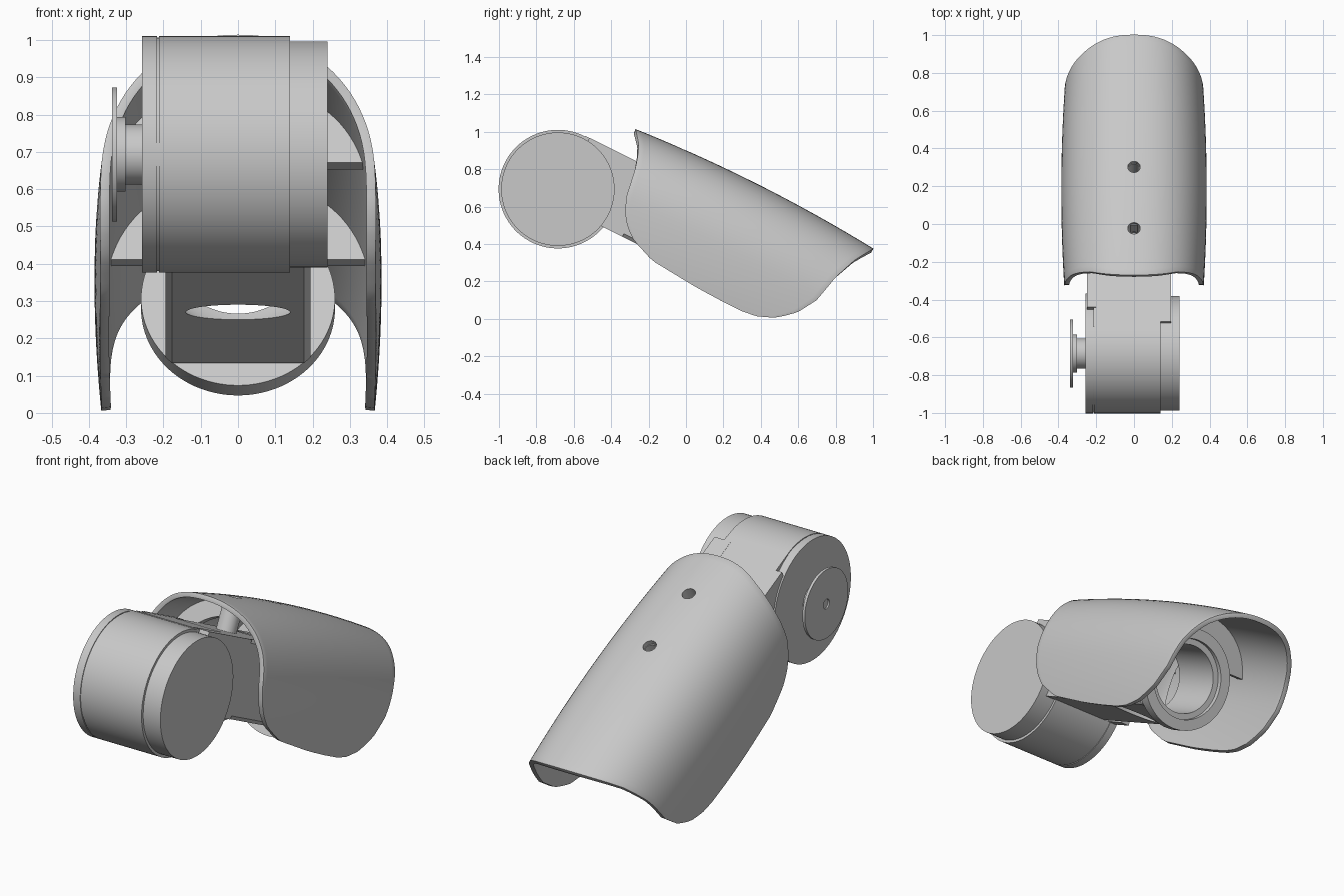
import bpy, bmesh, math
from mathutils import Matrix, Vector

cube = bpy.data.objects.get("Cube")
if cube:
    bpy.data.objects.remove(cube, do_unlink=True)

grey = bpy.data.materials.new("light_grey")
grey.use_nodes = True
grey.diffuse_color = (0.58, 0.58, 0.58, 1)
grey.node_tree.nodes["Principled BSDF"].inputs["Base Color"].default_value = (0.58, 0.58, 0.58, 1)

# Arm and visor share a frame that slopes down toward the back
TILT = Matrix.Rotation(-math.atan(0.5), 4, 'X')
LEVEL = Matrix.Identity(4)
AXIS_T = 0.4375          # height of the tube axis in the sloped frame


def finish(name, bm, frame=LEVEL):
    bmesh.ops.recalc_face_normals(bm, faces=bm.faces)
    mesh = bpy.data.meshes.new(name)
    bm.to_mesh(mesh)
    bm.free()
    obj = bpy.data.objects.new(name, mesh)
    bpy.context.collection.objects.link(obj)
    mesh.materials.append(grey)
    obj.matrix_world = frame
    return obj


def cylinder(name, start, end, radius, frame=LEVEL, sides=96):
    start, end = Vector(start), Vector(end)
    axis = end - start
    place = Matrix.Translation((start + end) / 2) @ axis.to_track_quat('Z', 'Y').to_matrix().to_4x4()
    bm = bmesh.new()
    bmesh.ops.create_cone(bm, cap_ends=True, segments=sides, radius1=radius,
                          radius2=radius, depth=axis.length, matrix=place)
    return finish(name, bm, frame)


def box(name, low, high, frame=LEVEL):
    low, high = Vector(low), Vector(high)
    bm = bmesh.new()
    bmesh.ops.create_cube(bm, size=1, matrix=Matrix.Translation((low + high) / 2)
                          @ Matrix.Diagonal((*(high - low), 1)))
    return finish(name, bm, frame)


def apply_modifiers(obj):
    bpy.context.view_layer.update()
    bpy.ops.object.select_all(action='DESELECT')
    obj.select_set(True)
    bpy.context.view_layer.objects.active = obj
    for mod in list(obj.modifiers):
        bpy.ops.object.modifier_apply(modifier=mod.name)


def cut(obj, cutter, operation='DIFFERENCE'):
    mod = obj.modifiers.new("cut", 'BOOLEAN')
    mod.operation, mod.solver, mod.object = operation, 'EXACT', cutter
    apply_modifiers(obj)
    bpy.data.objects.remove(cutter, do_unlink=True)


def bevel(obj, width, segments=2):
    mod = obj.modifiers.new("bevel", 'BEVEL')
    mod.width, mod.segments = width, segments
    mod.limit_method, mod.angle_limit = 'ANGLE', math.radians(50)
    apply_modifiers(obj)


def lookup(table, t):
    for (t0, s0), (t1, s1) in zip(table, table[1:]):
        if t <= t1:
            return s0 + (s1 - s0) * max(0, (t - t0) / (t1 - t0))
    return table[-1][1]


# Motor drum, its end caps and the output shaft
parts = []
def drum(name, x0, x1, radius):
    obj = cylinder(name, (x0, -0.685, 0.693), (x1, -0.685, 0.693), radius, sides=128)
    parts.append(obj)
    return obj

drum("motor_drum", -0.212, 0.14, 0.317)
drum("motor_seam", -0.22, -0.21, 0.313)
drum("motor_flange", -0.258, -0.217, 0.317)
drum("motor_cap", 0.13, 0.24, 0.303)
drum("output_shaft", -0.31, -0.25, 0.08)
drum("output_collar", -0.327, -0.302, 0.1)
disc = drum("output_disc", -0.338, -0.324, 0.18)
cut(disc, cylinder("cutter", (-0.35, -0.685, 0.693), (-0.33, -0.685, 0.693), 0.025))

# Neck joining the drum to the arm
parts.append(box("neck", (-0.215, -0.92, 0.25), (0.14, -0.5, 0.634), TILT))
parts.append(box("neck_right_side", (-0.25, -0.81, 0.24), (-0.2, -0.5, 0.635), TILT))
parts.append(box("neck_left_side", (0.1, -0.895, 0.24), (0.195, -0.5, 0.635), TILT))

# Square arm with a round bore and a ring at its open end
arm = box("arm", (-0.195, -0.64, 0.24), (0.195, 0.2, 0.635), TILT)
bevel(arm, 0.018, 1)
cut(arm, cylinder("ring_blank", (0, 0.19, AXIS_T), (0, 0.25, AXIS_T), 0.26, TILT), 'UNION')
cut(arm, cylinder("cutter", (0, -0.17, AXIS_T), (0, 0.3, AXIS_T), 0.175, TILT))
cut(arm, cylinder("cutter", (0, 0.225, AXIS_T), (0, 0.3, AXIS_T), 0.205, TILT))
bm = bmesh.new()
bmesh.ops.create_uvsphere(bm, u_segments=64, v_segments=32, radius=1,
                          matrix=Matrix.Translation((0, -0.124, AXIS_T))
                          @ Matrix.Diagonal((0.242, 0.078, 0.242, 1)))
cut(arm, finish("cutter", bm, TILT))
parts.append(arm)

# Curved visor: rows follow the cross-section, columns run along the slope
FRONT = [(.17, .13), (.174, -.02), (.197, -.3), (.25, -.438), (.30, -.5), (.355, -.541),
         (.438, -.577), (.52, -.59), (.595, -.602), (.662, -.621), (.72, -.645), (.785, -.695)]
BACK = [(.17, .25), (.18, .33), (.215, .418), (.25, .465), (.30, .52), (.402, .581),
        (.554, .617), (.68, .666), (.73, .695), (.785, .729)]
POWER = 2 / 2.3


def section(steps_side, steps_top):
    rows = [(1 - 0.04 * (1 - u * u) ** 2, 0.17 + 0.23 * u * u)
            for u in (i / steps_side for i in range(steps_side))]
    for i in range(steps_top + 1):
        a = math.pi / 2 * i / steps_top
        rows.append((max(0, math.cos(a)) ** POWER if i < steps_top else 0,
                     0.4 + 0.385 * math.sin(a) ** POWER))
    return rows + [(-x, t) for x, t in reversed(rows[:-1])]


def visor_point(x, t, s):
    half_width = 0.385 - 0.025 * (s / 0.7) ** 2
    bulge = 0.03 * (1 - (s / 0.71) ** 2) * max(0, (t - 0.4) / 0.385)
    return Vector((x * half_width, s, t + bulge))


bm = bmesh.new()
COLUMNS = 40
grid = []
for x, t in section(18, 24):
    s0, s1 = lookup(FRONT, t), lookup(BACK, t)
    grid.append([bm.verts.new(visor_point(x, t, s0 + (s1 - s0) * j / COLUMNS))
                 for j in range(COLUMNS + 1)])
for a, b in zip(grid, grid[1:]):
    for j in range(COLUMNS):
        bm.faces.new((a[j], a[j + 1], b[j + 1], b[j]))
visor = finish("visor", bm, TILT)
top_faces = [p for p in visor.data.polygons if p.center.z > 0.7]
if sum(p.normal.z for p in top_faces) < 0:
    visor.data.flip_normals()
solid = visor.modifiers.new("thickness", 'SOLIDIFY')
solid.thickness, solid.offset = 0.025, -1
apply_modifiers(visor)
bevel(visor, 0.008)
parts.append(visor)

# Screw posts under the holes in the visor
for name, s in (("front_post", -0.427), ("rear_post", -0.069)):
    post = cylinder(name, (0, s, 0.62), (0, s, 0.785), 0.05, TILT, 48)
    for target in (post, visor):
        cut(target, cylinder("cutter", (0, s, 0.68), (0, s, 0.95), 0.033, TILT, 48))
    parts.append(post)

# Arched ribs between the arm and the visor
RIB_BASE = 0.55
for name, s in (("front_rib", -0.4), ("rear_rib", 0.18)):
    base_angle = math.asin((RIB_BASE - AXIS_T) / 0.265)
    bm = bmesh.new()
    loops = []
    for depth in (s, s + 0.04):
        outer, inner = [], []
        for i in range(49):
            a = base_angle + (math.pi - 2 * base_angle) * i / 48
            inner.append(bm.verts.new((0.265 * math.cos(a), depth, AXIS_T + 0.265 * math.sin(a))))
            b0 = math.asin(((RIB_BASE - 0.4) / 0.385) ** (1 / POWER))
            b = b0 + (math.pi - 2 * b0) * i / 48
            x = math.copysign(abs(math.cos(b)) ** POWER, math.cos(b))
            p = visor_point(x, 0.4 + 0.385 * math.sin(b) ** POWER, depth)
            outer.append(bm.verts.new((p.x * 0.96, depth, p.z - 0.015 * math.sin(b))))
        for o in (outer[0], outer[-1], inner[0], inner[-1]):
            o.co.z = RIB_BASE
        loops.append((outer, inner))
    (o0, i0), (o1, i1) = loops
    for i in range(48):
        for p, q in ((o0, i0), (o1, i1), (o0, o1), (i0, i1)):
            bm.faces.new((p[i], p[i + 1], q[i + 1], q[i]))
    for e in (0, -1):
        bm.faces.new((o0[e], o1[e], i1[e], i0[e]))
    parts.append(finish(name, bm, TILT))

# Smooth the curved surfaces and keep the sharp edges
bpy.ops.object.select_all(action='DESELECT')
for obj in parts:
    obj.select_set(True)
bpy.context.view_layer.objects.active = parts[0]
bpy.ops.object.shade_smooth_by_angle(angle=math.radians(35))
